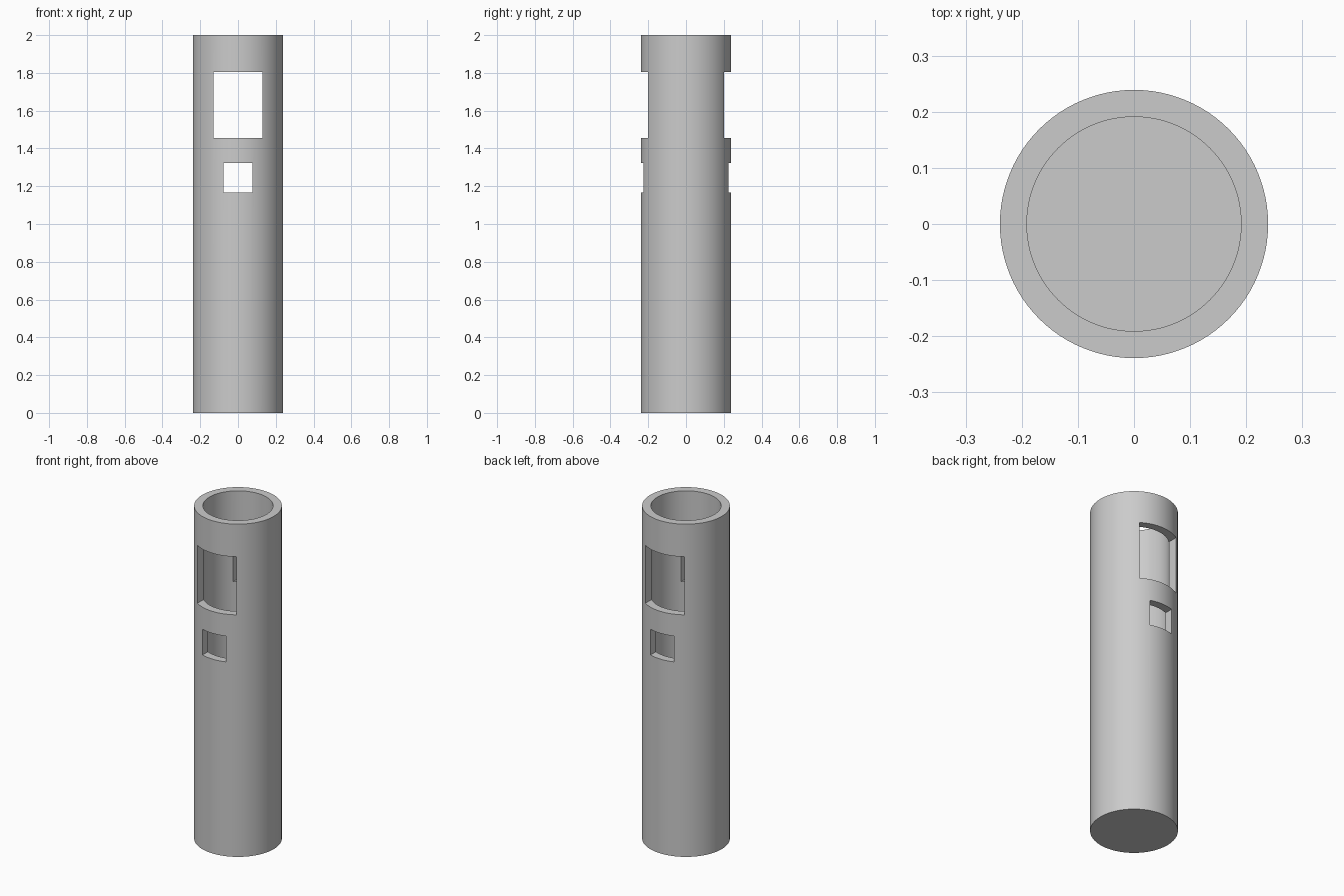
import bpy
import bmesh
from mathutils import Matrix

OUTER, INNER, HEIGHT, FLOOR = 0.239, 0.191, 2.0, 0.05
SEGMENTS = 96

if "Cube" in bpy.data.objects:
    bpy.data.objects.remove(bpy.data.objects["Cube"], do_unlink=True)

grey = bpy.data.materials.new("plain grey")
grey.use_nodes = True
colour = (0.6, 0.6, 0.6, 1)
grey.diffuse_color = colour
grey.node_tree.nodes["Principled BSDF"].inputs["Base Color"].default_value = colour


def add_object(name, bm):
    bmesh.ops.recalc_face_normals(bm, faces=bm.faces)
    mesh = bpy.data.meshes.new(name)
    bm.to_mesh(mesh)
    bm.free()
    mesh.materials.append(grey)
    obj = bpy.data.objects.new(name, mesh)
    bpy.context.collection.objects.link(obj)
    return obj


# Cup-shaped tube: rings joined from the bottom rim, over the top, to the inner floor
bm = bmesh.new()
rings = []
for radius, z in ((OUTER, 0), (OUTER, HEIGHT), (INNER, HEIGHT), (INNER, FLOOR)):
    ring = bmesh.ops.create_circle(bm, segments=SEGMENTS, radius=radius,
                                   matrix=Matrix.Translation((0, 0, z)))["verts"]
    rings.append(ring)
for a, b in zip(rings, rings[1:]):
    for i in range(SEGMENTS):
        j = (i + 1) % SEGMENTS
        bm.faces.new((a[i], a[j], b[j], b[i]))
bm.faces.new(rings[0])
bm.faces.new(rings[-1])
tube = add_object("tube_body", bm)


# Rectangular windows cut straight through front and back
def cut_window(name, width, bottom, top):
    bm = bmesh.new()
    bmesh.ops.create_cube(bm, size=1)
    bmesh.ops.scale(bm, vec=(width, 1, top - bottom), verts=bm.verts)
    bmesh.ops.translate(bm, vec=(0, 0, (top + bottom) / 2), verts=bm.verts)
    cutter = add_object(name, bm)
    cutter.hide_render = True
    mod = tube.modifiers.new(name, "BOOLEAN")
    mod.operation = "DIFFERENCE"
    mod.solver = "EXACT"
    mod.object = cutter
    bpy.ops.object.modifier_apply(modifier=name)
    bpy.data.objects.remove(cutter, do_unlink=True)


bpy.ops.object.select_all(action="DESELECT")
tube.select_set(True)
bpy.context.view_layer.objects.active = tube
cut_window("large_window", 0.26, 1.455, 1.804)
cut_window("small_window", 0.155, 1.168, 1.323)
bpy.ops.object.shade_smooth_by_angle(angle=0.5)
